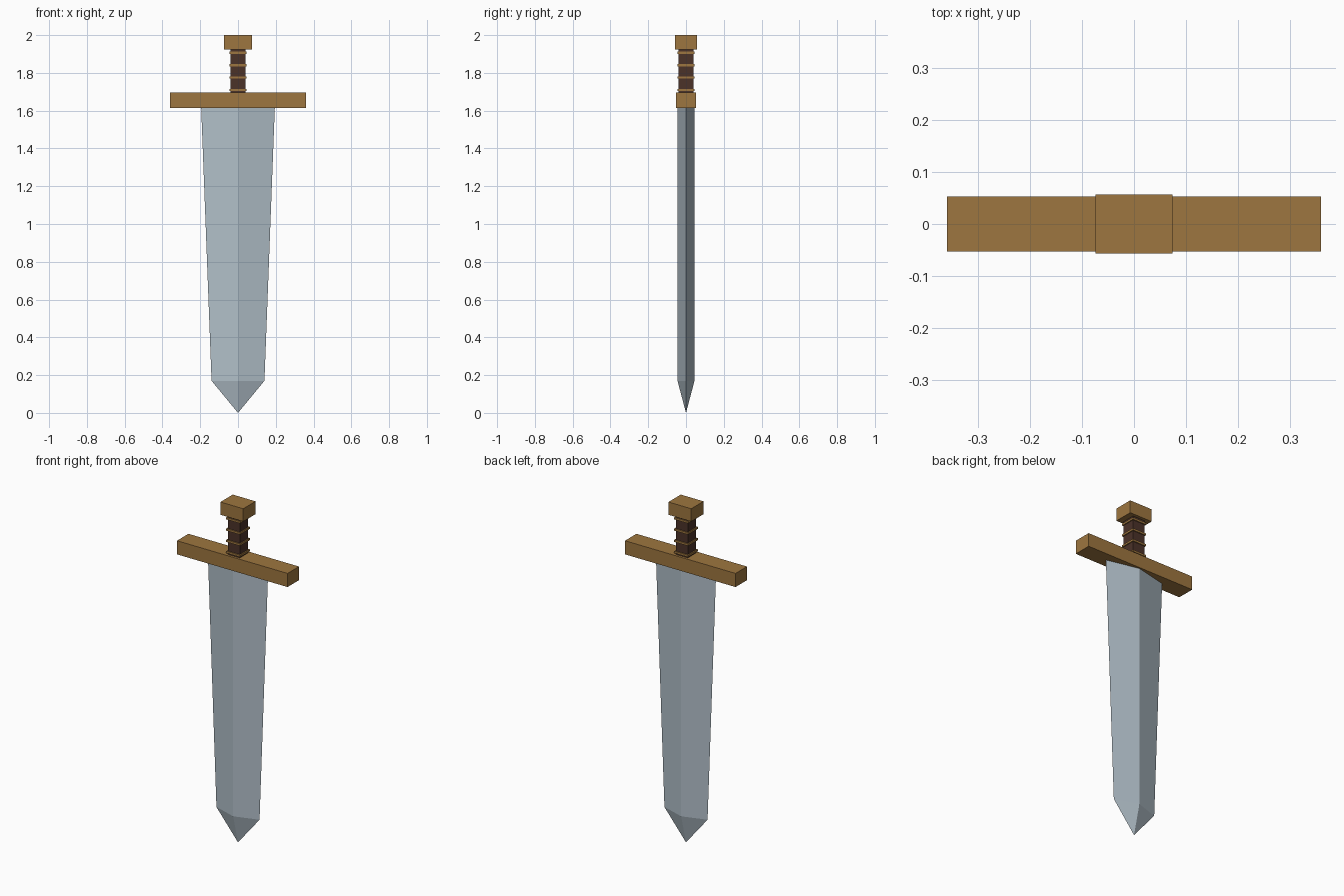
import bpy, bmesh

if "Cube" in bpy.data.objects:
    bpy.data.objects.remove(bpy.data.objects["Cube"])


def material(name, rgb):
    m = bpy.data.materials.new(name)
    m.diffuse_color = (*rgb, 1)
    m.use_nodes = True
    m.node_tree.nodes["Principled BSDF"].inputs["Base Color"].default_value = m.diffuse_color
    return m


def finish(name, bm, mat):
    bmesh.ops.recalc_face_normals(bm, faces=bm.faces)
    mesh = bpy.data.meshes.new(name)
    bm.to_mesh(mesh)
    bm.free()
    mesh.materials.append(mat)
    obj = bpy.data.objects.new(name, mesh)
    bpy.context.collection.objects.link(obj)
    return obj


def box(name, hx, hy, z0, z1, mat):
    bm = bmesh.new()
    bmesh.ops.create_cube(bm, size=2)
    for v in bm.verts:
        v.co = (v.co.x * hx, v.co.y * hy, z1 if v.co.z > 0 else z0)
    return finish(name, bm, mat)


def diamond(bm, hx, hy, z):
    return [bm.verts.new(p) for p in ((hx, 0, z), (0, hy, z), (-hx, 0, z), (0, -hy, z))]


steel = material("steel", (0.44, 0.52, 0.58))
brass = material("brass", (0.34, 0.18, 0.05))
leather = material("leather", (0.07, 0.032, 0.022))

# Blade: tapering diamond section closed by a four-sided point
bm = bmesh.new()
top = diamond(bm, 0.195, 0.045, 1.62)
shoulder = diamond(bm, 0.14, 0.045, 0.17)
tip = bm.verts.new((0, 0, 0))
bm.faces.new(top)
for i in range(4):
    j = (i + 1) % 4
    bm.faces.new((top[i], top[j], shoulder[j], shoulder[i]))
    bm.faces.new((shoulder[i], shoulder[j], tip))
finish("blade", bm, steel)

# Hilt
box("crossguard", 0.359, 0.053, 1.615, 1.695, brass)
box("grip", 0.039, 0.039, 1.69, 1.93, leather)
box("pommel", 0.074, 0.057, 1.925, 2.0, brass)

# Wire bands around the grip
for i in range(4):
    z = 1.709 + i * 0.066
    box(f"grip_band_{i + 1}", 0.045, 0.045, z - 0.006, z + 0.006, brass)
